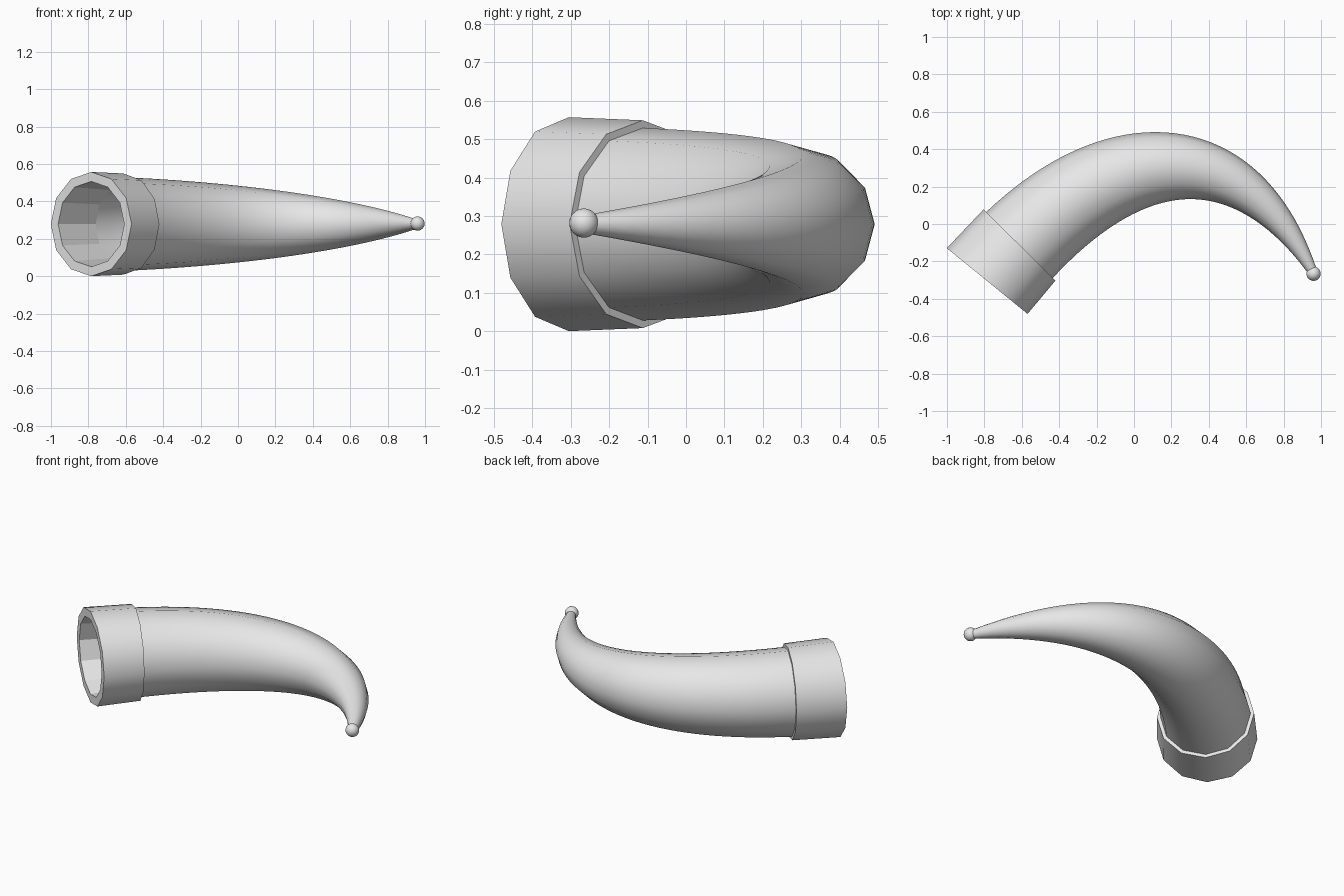
import bpy, bmesh, math
from mathutils import Vector

if "Cube" in bpy.data.objects:
    bpy.data.objects.remove(bpy.data.objects["Cube"])

SIDES = 12
MID_Z = 0.2785
BAND_T = 0.09          # where the mouth band ends along the spine
WALL = 0.04            # thickness of the horn wall
P = [Vector(p) for p in ((-.785, -.305, MID_Z), (-.15, .475, MID_Z),
                         (.555, .525, MID_Z), (.955, -.255, MID_Z))]

grey = bpy.data.materials.new("plain grey")
grey.diffuse_color = (0.8, 0.8, 0.8, 1)
grey.use_nodes = True
grey.node_tree.nodes["Principled BSDF"].inputs["Base Color"].default_value = grey.diffuse_color


def spine(t):
    """Point and tangent on the horn's curved centre line."""
    s = 1 - t
    point = s**3 * P[0] + 3*s*s*t * P[1] + 3*s*t*t * P[2] + t**3 * P[3]
    tangent = s*s * (P[1]-P[0]) + 2*s*t * (P[2]-P[1]) + t*t * (P[3]-P[2])
    return point, tangent.normalized()


def radius(t):
    return 0.257 - 0.056*t - 0.176*t*t


def finish(obj):
    obj.data.materials.append(grey)
    bpy.ops.object.select_all(action='DESELECT')
    obj.select_set(True)
    bpy.context.view_layer.objects.active = obj
    bpy.ops.object.shade_smooth_by_angle(angle=math.radians(35))


def sweep(name, profile, closed):
    """Skin rings given as (position on spine, radius)."""
    bm = bmesh.new()
    rings = []
    for t, r in profile:
        c, d = spine(t)
        side = Vector((-d.y, d.x, 0))
        ring = []
        for i in range(SIDES):
            a = 2 * math.pi * i / SIDES
            ring.append(bm.verts.new(c + side * r * math.cos(a)
                                     + Vector((0, 0, r * math.sin(a)))))
        rings.append(ring)
    pairs = list(zip(rings, rings[1:]))
    if closed:
        pairs.append((rings[-1], rings[0]))
    else:
        bm.faces.new(rings[0])
        bm.faces.new(rings[-1])
    for a, b in pairs:
        for i in range(SIDES):
            j = (i + 1) % SIDES
            bm.faces.new((a[i], a[j], b[j], b[i]))
    bmesh.ops.recalc_face_normals(bm, faces=bm.faces)
    mesh = bpy.data.meshes.new(name)
    bm.to_mesh(mesh)
    bm.free()
    obj = bpy.data.objects.new(name, mesh)
    bpy.context.collection.objects.link(obj)
    finish(obj)
    return obj


# Hollow horn: cavity wall up to the mouth, then the outer skin to the tip
cavity = [BAND_T + (0.8 - BAND_T) * i / 24 for i in range(24, -1, -1)]
outer = [BAND_T + (1 - BAND_T) * i / 40 for i in range(41)]
sweep("horn_body", [(t, radius(t) - WALL) for t in cavity]
      + [(t, radius(t)) for t in outer], False)

# Raised band around the mouth, with a faceted lining
band = sweep("mouth_band", [(BAND_T, radius(BAND_T) - WALL), (0, 0.228),
                            (0, 0.2785), (BAND_T, 0.2705)], True)
for face in band.data.polygons[:SIDES]:
    face.use_smooth = False

# Small ball on the tip
bpy.ops.mesh.primitive_uv_sphere_add(segments=24, ring_count=12, radius=0.038,
                                     location=(0.96, -0.266, MID_Z + 0.003))
ball = bpy.context.object
ball.name = "tip_ball"
finish(ball)
